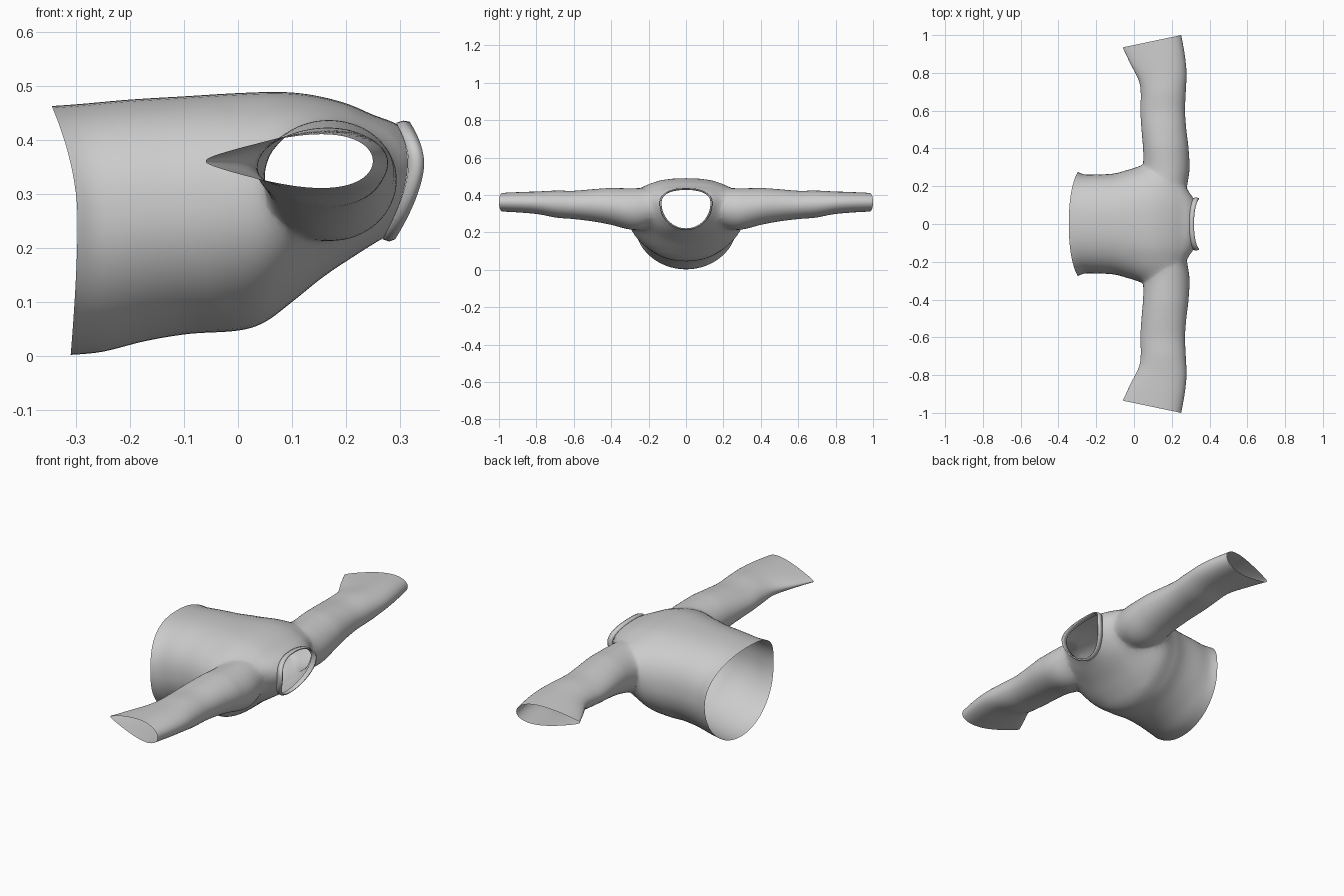
import bpy, bmesh, math
from mathutils import Vector, kdtree

if "Cube" in bpy.data.objects:
    bpy.data.objects.remove(bpy.data.objects["Cube"])

N = 64      # points round each section
STEPS = 5   # rings between key sections


def smooth_rows(rows):
    """Catmull-Rom interpolation of the key sections."""
    out = []
    for i in range(len(rows) - 1):
        a, b, c, d = (rows[max(i - 1, 0)], rows[i], rows[i + 1],
                      rows[min(i + 2, len(rows) - 1)])
        for k in range(STEPS):
            t = k / STEPS
            out.append([0.5 * (2 * q + (r - p) * t + (2 * p - 5 * q + 4 * r - s) * t * t
                               + (3 * q - p - 3 * r + s) * t ** 3)
                        for p, q, r, s in zip(a, b, c, d)])
    return out + [list(rows[-1])]


def body_ring(row):
    """Section across the body; x differs at top, side and bottom."""
    xt, xs, xb, hw, zt, zc, zb = row
    pts = []
    for i in range(N):
        a = math.tau * i / N
        c, s = math.cos(a), math.sin(a)
        e = 2 / 2.35 if s > 0 else 1.0
        y = hw * math.copysign(abs(c) ** e, c)
        z = zc + (zt - zc) * s ** e if s > 0 else zc + (zc - zb) * s
        x = xs + ((xt if s > 0 else xb) - xs) * abs(s) ** 1.6
        pts.append(Vector((x, y, z)))
    return pts


def sleeve_ring(row, side):
    """Section across a sleeve; t pinches the low-x edge."""
    y1, y0, x0, x1, z0, z1, t = row
    pts = []
    for i in range(N):
        a = math.tau * i / N
        c, s = math.cos(a), math.sin(a)
        z = (z0 + z1) / 2 + (z1 - z0) / 2 * s * (1 + t * c) / (1 + 0.18 * t)
        y = y0 + (y1 - y0) * (c + 1) / 2
        pts.append(Vector(((x0 + x1) / 2 + (x1 - x0) / 2 * c, side * y, z)))
    return pts


def loft(bm, rings, cap=True):
    vs = [[bm.verts.new(p) for p in r] for r in rings]
    for a, b in zip(vs, vs[1:]):
        for i in range(N):
            j = (i + 1) % N
            bm.faces.new((a[i], a[j], b[j], b[i]))
    if cap:
        bm.faces.new(vs[0])
        bm.faces.new(vs[-1])


def make_object(name, bm):
    bmesh.ops.recalc_face_normals(bm, faces=bm.faces)
    me = bpy.data.meshes.new(name)
    bm.to_mesh(me)
    bm.free()
    me.shade_smooth()
    ob = bpy.data.objects.new(name, me)
    bpy.context.collection.objects.link(ob)
    return ob


def moved(ring, offset):
    return [p + Vector(offset) for p in ring]


# Torso, hem to neck: x top, x side, x bottom, half width, z top, z widest, z bottom
torso_rows = [
    (-.345, -.297, -.31, .275, .463, .25, .002),
    (-.29, -.26, -.25, .262, .467, .25, .008),
    (-.2, -.2, -.17, .262, .475, .26, .028),
    (-.1, -.1, -.09, .268, .481, .27, .041),
    (0, 0, 0, .298, .487, .28, .047),
    (.08, .06, .05, .318, .489, .30, .063),
    (.14, .12, .1, .315, .483, .32, .10),
    (.2, .18, .16, .29, .468, .34, .148),
    (.25, .24, .22, .24, .447, .35, .188),
    (.28, .285, .25, .18, .436, .355, .207),
    (.297, .315, .272, .135, .428, .355, .22)]
rings = [body_ring(r) for r in smooth_rows(torso_rows)]
hem_end = moved(rings[0], (-.05, 0, 0))
neck_end = moved(rings[-1], (.05, 0, 0))
bm = bmesh.new()
loft(bm, [hem_end] + rings + [neck_end])
garment = make_object("garment_body", bm)
throwaway = hem_end + neck_end

# Sleeves: y back, y front, x min, x max, z min, z max, pinch
sleeve_rows = [
    (.12, .12, .10, .26, .28, .41, 0),
    (.22, .22, .065, .285, .22, .435, 0),
    (.3, .3, .05, .296, .213, .436, 0),
    (.4, .4, .048, .289, .24, .437, 0),
    (.5, .5, .04, .277, .258, .431, .05),
    (.6, .6, .034, .27, .27, .423, .1),
    (.7, .69, .036, .274, .278, .424, .1),
    (.8, .76, .025, .278, .295, .42, .15),
    (.9, .85, -.02, .268, .305, .416, .35),
    (1, .935, -.06, .25, .312, .41, .55)]
bm = bmesh.new()
for side in (-1, 1):
    rings = [sleeve_ring(r, side) for r in smooth_rows(sleeve_rows)]
    end = moved(rings[-1], (0, side * .05, 0))
    loft(bm, rings + [end])
    throwaway += end
sleeves = make_object("sleeves", bm)
sleeves.hide_render = True

# Join sleeves to torso as one hollow skin
mod = garment.modifiers.new("join", 'BOOLEAN')
mod.operation = 'UNION'
mod.solver = 'EXACT'
mod.object = sleeves
deps = bpy.context.evaluated_depsgraph_get()
joined = bpy.data.meshes.new_from_object(garment.evaluated_get(deps))
garment.modifiers.clear()
garment.data = joined
bpy.data.objects.remove(sleeves)

# Open the hem, neck and cuffs by removing the end plugs
tree = kdtree.KDTree(len(throwaway))
for i, p in enumerate(throwaway):
    tree.insert(p, i)
tree.balance()
bm = bmesh.new()
bm.from_mesh(joined)
bmesh.ops.delete(bm, geom=[v for v in bm.verts if tree.find(v.co)[2] < 1e-3],
                 context='VERTS')

# Soften the armhole joins
bmesh.ops.remove_doubles(bm, verts=bm.verts, dist=.003)
bmesh.ops.triangulate(bm, faces=[f for f in bm.faces if len(f.verts) > 4])
zone = [v for v in bm.verts
        if .15 < abs(v.co.y) < .38 and v.co.x > -.03 and not v.is_boundary]
for _ in range(8):
    bmesh.ops.smooth_vert(bm, verts=zone, factor=.5,
                          use_axis_x=True, use_axis_y=True, use_axis_z=True)
bm.to_mesh(joined)
bm.free()
joined.shade_smooth()

# Collar band round the neck
bm = bmesh.new()
loft(bm, [body_ring((.293, .316, .268, .138, .432, .355, .216)),
          body_ring((.306, .332, .280, .141, .436, .355, .212)),
          body_ring((.318, .345, .291, .136, .434, .355, .216))], cap=False)
collar = make_object("collar", bm)
solid = collar.modifiers.new("thickness", 'SOLIDIFY')
solid.thickness = .006
collar.data.set_sharp_from_angle(angle=math.radians(40))
